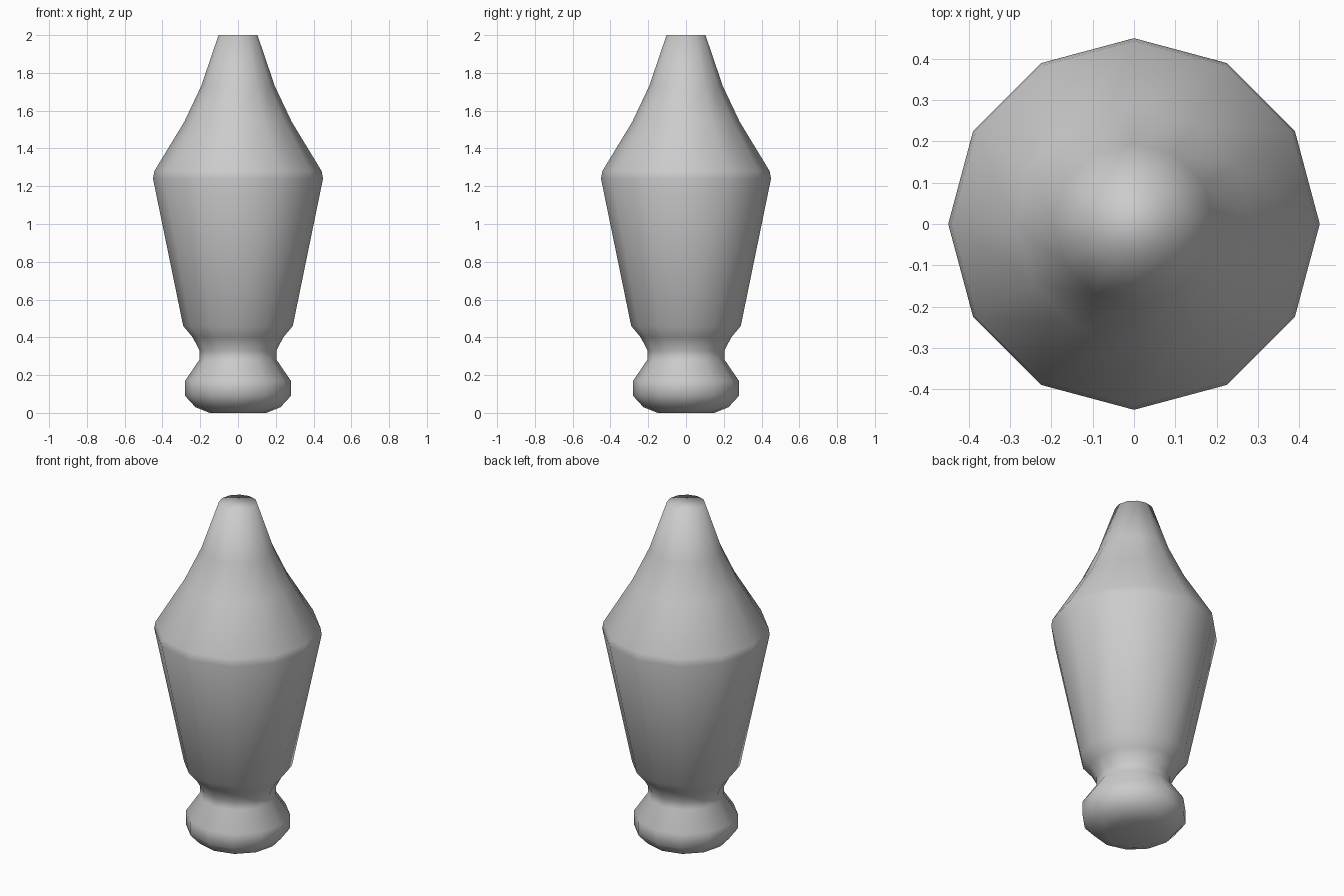
import bpy, bmesh
from math import cos, sin, tau

if "Cube" in bpy.data.objects:
    bpy.data.objects.remove(bpy.data.objects["Cube"])

SIDES = 12

# Profile from foot to tip: (radius, height)
PROFILE = [
    (0.15, 0.0), (0.225, 0.03), (0.28, 0.09), (0.28, 0.17),
    (0.205, 0.28), (0.203, 0.33), (0.24, 0.40), (0.29, 0.46),
    (0.45, 1.24), (0.443, 1.28), (0.285, 1.54), (0.195, 1.73), (0.103, 2.0),
]


def lathe(name, profile, sides):
    bm = bmesh.new()
    rings = [[bm.verts.new((r * cos(tau * i / sides), r * sin(tau * i / sides), z))
              for i in range(sides)] for r, z in profile]
    for low, high in zip(rings, rings[1:]):
        for i in range(sides):
            j = (i + 1) % sides
            bm.faces.new((low[i], low[j], high[j], high[i]))
    # closed foot and tip
    bm.faces.new(rings[0][::-1])
    bm.faces.new(rings[-1])
    for face in bm.faces:
        face.smooth = True
    mesh = bpy.data.meshes.new(name)
    bm.to_mesh(mesh)
    bm.free()
    obj = bpy.data.objects.new(name, mesh)
    bpy.context.collection.objects.link(obj)
    return obj


# Turned body in one piece: foot, neck, tapered belly and spire
lathe("turned_body", PROFILE, SIDES)
